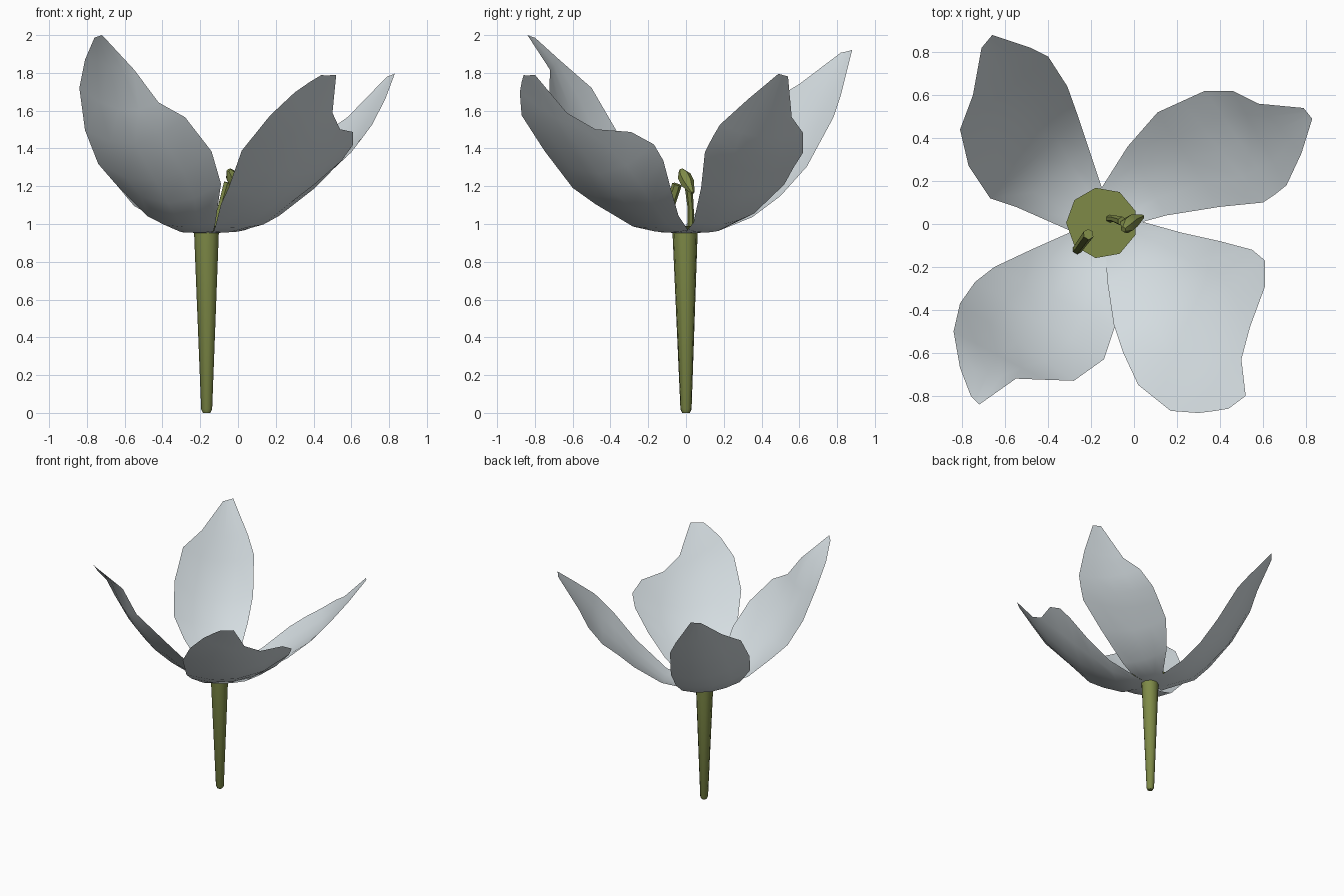
import bpy, bmesh, math
from mathutils import Vector

if "Cube" in bpy.data.objects:
    bpy.data.objects.remove(bpy.data.objects["Cube"])

CX, CY = -0.16, 0.0        # flower axis


def material(name, rgb):
    m = bpy.data.materials.new(name)
    m.diffuse_color = (*rgb, 1)
    m.use_nodes = True
    m.node_tree.nodes["Principled BSDF"].inputs["Base Color"].default_value = m.diffuse_color
    return m


WHITE = material("petal_white", (0.66, 0.72, 0.75))
GREEN = material("stem_green", (0.21, 0.255, 0.063))


def finish(name, bm, mat, angle):
    me = bpy.data.meshes.new(name)
    bm.to_mesh(me)
    bm.free()
    me.materials.append(mat)
    ob = bpy.data.objects.new(name, me)
    bpy.context.collection.objects.link(ob)
    bpy.ops.object.select_all(action='DESELECT')
    ob.select_set(True)
    bpy.context.view_layer.objects.active = ob
    bpy.ops.object.shade_smooth_by_angle(angle=math.radians(angle))
    return ob


def tube(name, rings, sides, mat, angle=48):
    """Skin closed rings given as (centre, radius), square to the path."""
    bm = bmesh.new()
    axis = (Vector(rings[-1][0]) - Vector(rings[0][0])).normalized()
    rot = Vector((0, 0, 1)).rotation_difference(axis)
    loops = []
    for c, r in rings:
        angles = [2 * math.pi * (i + 0.5) / sides for i in range(sides)]
        loops.append([bm.verts.new(Vector(c) + rot @ Vector((r * math.cos(a), r * math.sin(a), 0)))
                      for a in angles])
    for a, b in zip(loops, loops[1:]):
        for i in range(sides):
            j = (i + 1) % sides
            bm.faces.new((a[i], a[j], b[j], b[i]))
    bm.faces.new(loops[0][::-1])
    bm.faces.new(loops[-1])
    return finish(name, bm, mat, angle)


def petal(name, heights, left, right, cols=4):
    """Span two edge lines (x, y, optional lift) over a bowl height profile."""
    def z_at(r):
        k = min(int(r / 0.15), len(heights) - 2)
        return heights[k] + (heights[k + 1] - heights[k]) * (r / 0.15 - k)

    def full(p):
        return Vector((p[0], p[1], p[2] if len(p) > 2 else 0))

    bm = bmesh.new()
    rows = []
    for l, r in zip(left, right):
        row = []
        for i in range(cols + 1):
            p = full(l).lerp(full(r), i / cols)
            row.append(bm.verts.new((p.x, p.y, p.z + z_at(math.hypot(p.x - CX, p.y - CY)))))
        rows.append(row)
    for a, b in zip(rows, rows[1:]):
        for i in range(cols):
            bm.faces.new((a[i], a[i + 1], b[i + 1], b[i]))
    bm.normal_update()
    if sum(f.normal.z for f in bm.faces) < 0:
        bmesh.ops.reverse_faces(bm, faces=bm.faces[:])
    return finish(name, bm, WHITE, 60)


# Petals: bowl heights every 0.15 of radius, then the two edges base to tip
petal("petal_front_left", (.95, .957, 1.01, 1.16, 1.30, 1.52, 1.84, 2.06),
      [(-.22, -.01), (-.30, -.04), (-.48, -.12, -.01), (-.65, -.20, -.02), (-.74, -.27, -.04),
       (-.81, -.37, -.02), (-.84, -.50), (-.81, -.67, -.02), (-.76, -.80)],
      [(-.15, -.05), (-.13, -.16), (-.12, -.28), (-.09, -.48, .02), (-.14, -.63, .04),
       (-.28, -.73, .06), (-.42, -.725, .08), (-.55, -.72, .15), (-.72, -.84)])
petal("petal_front_right", (.95, .957, .99, 1.09, 1.20, 1.37, 1.57, 1.79),
      [(-.16, -.05), (-.13, -.16), (-.12, -.28), (-.09, -.48, -.01), (-.05, -.60, -.02),
       (.02, -.75, -.01), (.17, -.87, -.04), (.30, -.88, -.01), (.38, -.87), (.44, -.86)],
      [(-.10, 0), (.04, .01), (.22, -.04), (.40, -.08, .01), (.55, -.12),
       (.61, -.17), (.61, -.29, .02), (.54, -.48), (.50, -.63), (.52, -.80)])
petal("petal_back_left", (.95, .957, 1.0, 1.10, 1.22, 1.44, 1.72, 1.99),
      [(-.15, .05), (-.15, .17), (-.21, .35), (-.26, .50), (-.31, .64),
       (-.40, .78), (-.48, .82), (-.66, .88)],
      [(-.22, 0), (-.30, -.03), (-.55, .08, .03), (-.67, .12, .08), (-.77, .27, .12),
       (-.81, .44, .14), (-.75, .60, .13), (-.71, .82, .03)])
petal("petal_back_right", (.95, .957, 1.0, 1.10, 1.22, 1.36, 1.54, 1.73, 1.91),
      [(-.15, .05), (-.15, .17), (-.03, .36), (.11, .52), (.22, .57),
       (.33, .62, -.03), (.46, .62, -.03), (.58, .56, -.01), (.79, .54)],
      [(-.10, 0), (.04, .01), (.15, .04), (.40, .08), (.60, .10),
       (.66, .14), (.71, .18), (.78, .33), (.83, .49)])

# Stem, tapering down to the ground
tube("stem", [((-.165, 0, 0), .02), ((-.165, 0, .02), .03), ((-.165, -.005, .965), .068)], 9, GREEN)

# Flower base that the petals wrap around
tube("flower_base", [((-.15, .005, .962), .06), ((-.15, .005, .978), .155),
                     ((-.15, .005, .99), .166)], 9, GREEN)

# Stamens
tube("stamen_tall_filament", [((-.115, .025, .98), .018), ((-.095, .025, 1.08), .016),
                              ((-.055, .012, 1.22), .022)], 6, GREEN)
tube("stamen_tall_head", [((.04, .035, 1.165), .01), ((-.01, .01, 1.215), .036),
                          ((-.035, -.01, 1.255), .036), ((-.05, -.025, 1.285), .014)], 6, GREEN)
tube("stamen_short", [((-.265, -.12, .98), .022), ((-.212, -.048, 1.21), .026)], 6, GREEN)
